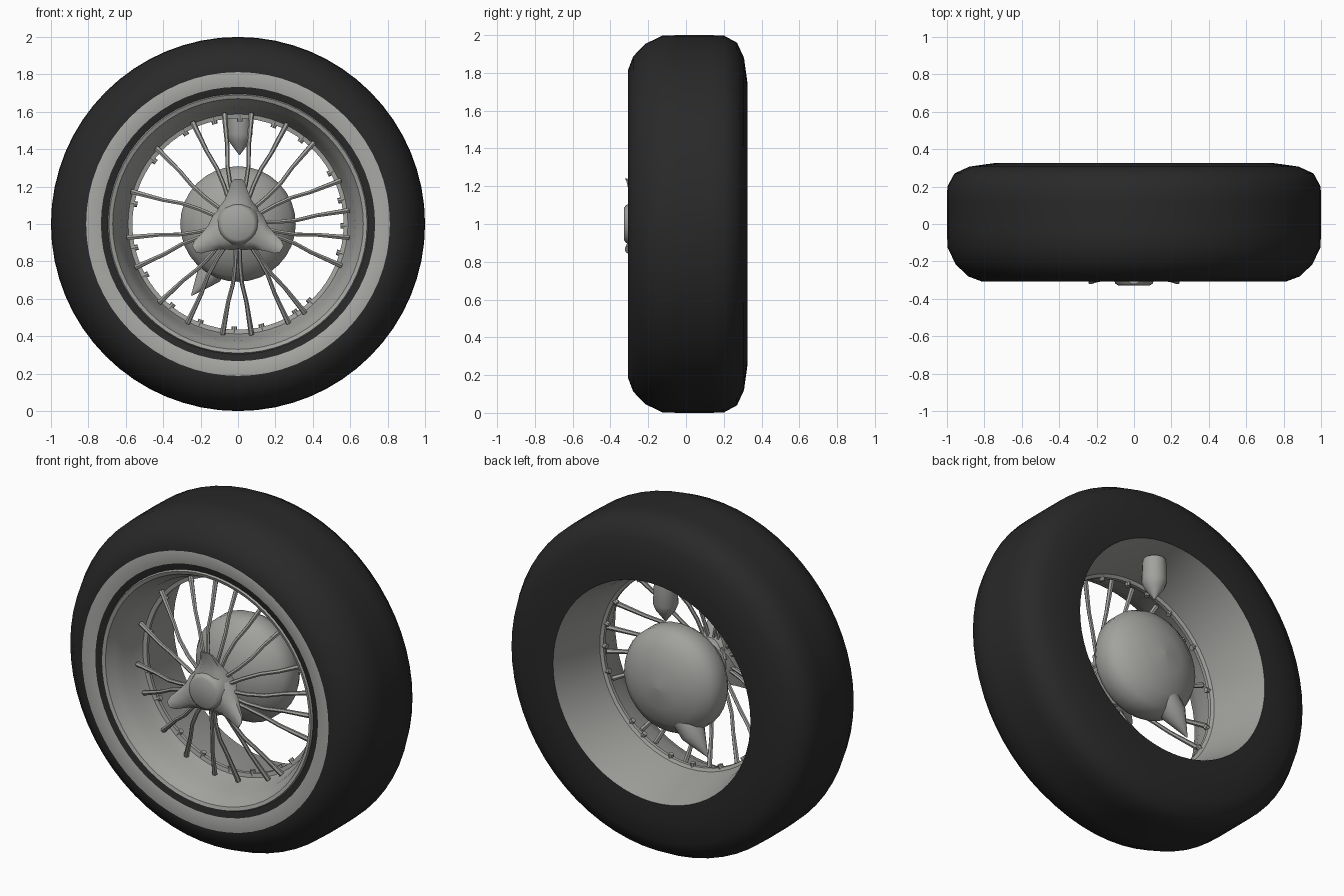
import bpy, bmesh, math
from mathutils import Vector, Matrix

if "Cube" in bpy.data.objects:
    bpy.data.objects.remove(bpy.data.objects["Cube"])

C = Vector((0, 0, 1))          # wheel centre, axle runs along y


def mat(name, col):
    m = bpy.data.materials.new(name)
    m.diffuse_color = (*col, 1)
    m.use_nodes = True
    m.node_tree.nodes["Principled BSDF"].inputs["Base Color"].default_value = m.diffuse_color
    return m


RUBBER = mat("black_rubber", (0.022, 0.022, 0.022))
WALL = mat("light_band", (0.40, 0.405, 0.385))
METAL = mat("grey_metal", (0.36, 0.365, 0.345))


def polar(r, a, y):
    return C + Vector((r * math.cos(a), y, r * math.sin(a)))


def smooth(ob, angle):
    bpy.ops.object.select_all(action='DESELECT')
    ob.select_set(True)
    bpy.context.view_layer.objects.active = ob
    bpy.ops.object.shade_smooth_by_angle(angle=math.radians(angle))


def finish(name, bm, mats, angle=40):
    bmesh.ops.remove_doubles(bm, verts=bm.verts, dist=0.0001)
    bmesh.ops.recalc_face_normals(bm, faces=bm.faces)
    me = bpy.data.meshes.new(name)
    bm.to_mesh(me)
    bm.free()
    for m in mats:
        me.materials.append(m)
    ob = bpy.data.objects.new(name, me)
    bpy.context.collection.objects.link(ob)
    smooth(ob, angle)
    return ob


def lathe(name, prof, mats, n=64, rule=None, angle=40):
    """Spin (y, r) points round the axle; rule(i) gives the material of strip i."""
    bm = bmesh.new()
    rings = [[bm.verts.new(polar(r, 2 * math.pi * k / n, y)) for k in range(n)]
             for y, r in prof]
    for i, (p, q) in enumerate(zip(rings, rings[1:])):
        for k in range(n):
            f = bm.faces.new((p[k], p[(k + 1) % n], q[(k + 1) % n], q[k]))
            f.material_index = rule(i) if rule else 0
    return finish(name, bm, mats, angle)


def loft(bm, sections):
    """Join equal-length point rings and cap both ends."""
    rings = [[bm.verts.new(p) for p in s] for s in sections]
    n = len(rings[0])
    for p, q in zip(rings, rings[1:]):
        for k in range(n):
            bm.faces.new((p[k], p[(k + 1) % n], q[(k + 1) % n], q[k]))
    bm.faces.new(rings[0])
    bm.faces.new(rings[-1])


# tyre with light sidewall band (strip 1)
tyre = [(-0.285, 0.685), (-0.295, 0.733), (-0.308, 0.812), (-0.28, 0.887),
        (-0.215, 0.954), (-0.125, 0.997), (-0.04, 1.0), (0.12, 1.0), (0.20, 0.998),
        (0.27, 0.96), (0.307, 0.88), (0.325, 0.75), (0.322, 0.65)]
lathe("tyre", tyre, [RUBBER, WALL], rule=lambda i: 1 if i == 1 else 0)

# rim: front dish, inner flange, then the wide barrel to the back
rim = [(-0.28, 0.70), (-0.298, 0.69), (-0.29, 0.67), (-0.24, 0.645), (-0.20, 0.625),
       (-0.12, 0.61), (-0.055, 0.588), (-0.05, 0.565), (-0.03, 0.565),
       (-0.02, 0.582), (0.16, 0.61), (0.322, 0.65)]
lathe("rim", rim, [METAL])

# rounded drum in the middle
drum = [(-0.105, 0.001), (-0.09, 0.12), (-0.045, 0.22), (0.01, 0.285), (0.05, 0.309),
        (0.13, 0.309), (0.175, 0.285), (0.22, 0.22), (0.255, 0.12), (0.265, 0.001)]
lathe("drum", drum, [METAL], n=32, angle=50)

# spinner hub
hub = [(-0.19, 0.001), (-0.19, 0.11), (-0.23, 0.12), (-0.275, 0.115), (-0.318, 0.10),
       (-0.328, 0.085), (-0.328, 0.001)]
lathe("spinner_hub", hub, [METAL], n=24)

# three spinner wings sweeping forward at the tips
bm = bmesh.new()
for deg, size in ((90, 0.96), (210, 1.08), (330, 1.08)):
    rot = Matrix.Rotation(math.radians(90 - deg), 3, 'Y')
    secs = []
    for r, w, yf, yb in ((0.03, 0.125, -0.305, -0.20), (0.09, 0.105, -0.303, -0.21),
                         (0.13, 0.074, -0.300, -0.23), (0.18, 0.053, -0.303, -0.26),
                         (0.23, 0.038, -0.314, -0.29), (0.25, 0.020, -0.322, -0.31)):
        h = yb - yf
        ring = [(-w, yb), (-w, yf + h * 0.5), (-w * 0.5, yf), (w * 0.5, yf),
                (w, yf + h * 0.5), (w, yb)]
        secs.append([C + rot @ Vector((x, y, r * size)) for x, y in ring])
    loft(bm, secs)
finish("spinner_wings", bm, [METAL], 50)

# bent wire spokes
angles = (7, 23, 47, 64, 83, 97, 114, 137, 163, 187, 203, 225, 243, 262,
          277, 297, 307, 338, 353)
cu = bpy.data.curves.new("spokes", 'CURVE')
cu.dimensions = '3D'
cu.bevel_depth = 0.012
cu.bevel_resolution = 1
cu.use_fill_caps = True
for i, d in enumerate(angles):
    a = math.radians(d)
    k = math.radians(4 if i % 2 else -4)
    pts = [(0.08, a, -0.245), (0.22, a + k, -0.225), (0.32, a + k * 0.8, -0.20),
           (0.42, a + k * 0.2, -0.165), (0.595, a, -0.10)]
    sp = cu.splines.new('POLY')
    sp.points.add(len(pts) - 1)
    for j, (r, t, y) in enumerate(pts):
        sp.points[j].co = (*polar(r, t, y), 1)
        sp.points[j].radius = 1.25 if j == 4 else 0.95
ob = bpy.data.objects.new("spokes", cu)
bpy.context.collection.objects.link(ob)
cu.materials.append(METAL)
bpy.ops.object.select_all(action='DESELECT')
ob.select_set(True)
bpy.context.view_layer.objects.active = ob
bpy.ops.object.convert(target='MESH')
smooth(bpy.context.view_layer.objects.active, 50)

# small nipples where spokes pass the flange
bm = bmesh.new()
for d in angles:
    a = math.radians(d + 6)
    m = (Matrix.Translation(polar(0.578, a, -0.04))
         @ Matrix.Rotation(math.pi / 2 - a, 4, 'Y'))
    bmesh.ops.create_cone(bm, cap_ends=True, segments=8, radius1=0.015,
                          radius2=0.015, depth=0.06, matrix=m)
finish("spoke_nipples", bm, [METAL])


# pointed lugs: one hanging from the barrel, one below the drum
def lug(name, start, axis, sections):
    """sections: (distance from start along axis, radius)."""
    rot = Vector((0, 0, 1)).rotation_difference(Vector(axis)).to_matrix()
    turns = [k * math.pi / 8 for k in range(16)]
    bm = bmesh.new()
    loft(bm, [[Vector(start) + rot @ Vector((r * math.cos(t), r * math.sin(t), s))
               for t in turns] for s, r in sections])
    finish(name, bm, [METAL])


lug("upper_lug", (0.008, 0.18, 1.61), (0, 0, -1),
    [(0, 0.064), (0.13, 0.07), (0.17, 0.055), (0.24, 0.003)])
lug("lower_lug", (-0.085, 0.15, 0.82), (-0.63, 0.0, -0.78),
    [(0, 0.07), (0.11, 0.07), (0.26, 0.003)])
